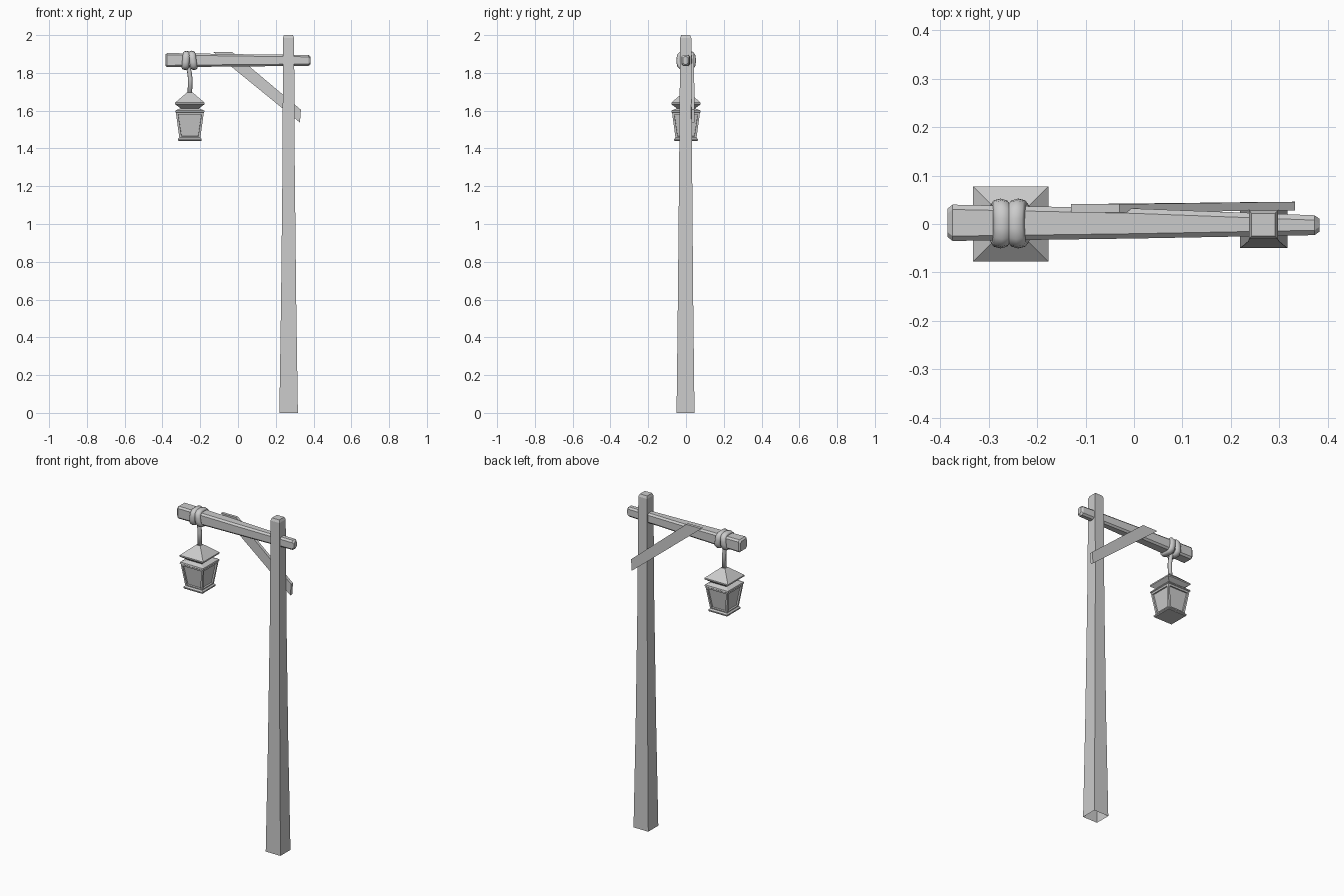
import bpy, bmesh, math
from mathutils import Vector

if "Cube" in bpy.data.objects:
    bpy.data.objects.remove(bpy.data.objects["Cube"])


def finish(name, bm, smooth=False):
    bmesh.ops.recalc_face_normals(bm, faces=bm.faces)
    me = bpy.data.meshes.new(name)
    bm.to_mesh(me)
    bm.free()
    for p in me.polygons:
        p.use_smooth = smooth
    ob = bpy.data.objects.new(name, me)
    bpy.context.collection.objects.link(ob)
    return ob


def loft(rings, cap_start=True, cap_end=True, closed=False):
    """Skin a list of point rings with quads."""
    bm = bmesh.new()
    vs = [[bm.verts.new(p) for p in r] for r in rings]
    n = len(rings[0])
    pairs = list(zip(vs, vs[1:])) + ([(vs[-1], vs[0])] if closed else [])
    for a, b in pairs:
        for i in range(n):
            j = (i + 1) % n
            bm.faces.new((a[i], a[j], b[j], b[i]))
    if not closed:
        if cap_start:
            bm.faces.new(vs[0])
        if cap_end:
            bm.faces.new(vs[-1])
    return bm


def rect(x0, x1, y0, y1, z):
    return [(x0, y0, z), (x1, y0, z), (x1, y1, z), (x0, y1, z)]


def square(h, z):
    return rect(LX - h, LX + h, -h, h, z)


LX = -0.255  # lantern axis

# Tapered post, open underneath
finish("post", loft([
    rect(0.219, 0.317, -0.05, 0.045, 0.0),
    rect(0.228, 0.308, -0.043, 0.038, 0.6),
    rect(0.236, 0.300, -0.036, 0.032, 1.35),
    rect(0.238, 0.297, -0.031, 0.028, 1.985),
    rect(0.243, 0.291, -0.025, 0.022, 2.0)], cap_start=False))


# Cross beam: chamfered rectangular section, thicker at the lantern end
def beam_ring(x, y0, y1, z0, z1, c=0.01):
    return [(x, y0 + c, z0), (x, y1 - c, z0), (x, y1, z0 + c), (x, y1, z1 - c),
            (x, y1 - c, z1), (x, y0 + c, z1), (x, y0, z1 - c), (x, y0, z0 + c)]


finish("cross_beam", loft([
    beam_ring(-0.385, -0.027, 0.032, 1.838, 1.897),
    beam_ring(-0.375, -0.035, 0.040, 1.830, 1.905),
    beam_ring(0.0, -0.030, 0.032, 1.834, 1.899),
    beam_ring(0.373, -0.023, 0.018, 1.837, 1.895),
    beam_ring(0.383, -0.016, 0.011, 1.845, 1.887)]))

# Diagonal brace on the back of the post
brace = [(-0.13, 1.91), (-0.03, 1.91), (0.333, 1.605), (0.328, 1.537)]
finish("brace", loft([[(x, 0.024 + 0.004 * (x > 0), z) for x, z in brace],
                      [(x, 0.041 + 0.005 * (x > 0), z) for x, z in brace]]))

# Two rope loops round the beam
for k, (cx, tilt) in enumerate([(-0.276, 0.004), (-0.239, -0.006)]):
    rings = []
    for i in range(16):
        a = math.tau * (i + 0.5) / 16
        d = Vector((math.cos(a), math.sin(a)))
        r = 0.039 / (abs(d.x) ** 4 + abs(d.y) ** 4) ** 0.25
        ring = []
        for j in range(8):
            b = math.tau * j / 8
            q = d * (r + 0.0125 * math.cos(b))
            ring.append((cx + 0.019 * math.sin(b) + tilt * d.y,
                         0.001 + q.x, 1.866 + q.y))
        rings.append(ring)
    finish("rope_loop_%d" % (k + 1), loft(rings, closed=True), True)

# Hanging rope
path = [(-0.268, 1.835), (-0.258, 1.81), (-0.253, 1.77), (-0.255, 1.68)]
finish("hanging_rope", loft([
    [(x + 0.012 * math.cos(math.tau * j / 8), 0.012 * math.sin(math.tau * j / 8), z)
     for j in range(8)] for x, z in path]), True)

# Lantern roof
finish("lantern_roof", loft([square(h, z) for h, z in [
    (0.046, 1.610), (0.078, 1.634), (0.078, 1.642), (0.014, 1.697)]]))

# Lantern neck between roof and body
finish("lantern_neck", loft([square(0.045, 1.59), square(0.045, 1.615)]))

# Lantern body with recessed panes
bm = loft([square(h, z) for h, z in [
    (0.055, 1.452), (0.074, 1.590), (0.078, 1.593), (0.076, 1.601), (0.052, 1.611)]])
bmesh.ops.recalc_face_normals(bm, faces=bm.faces)
panes = [f for f in bm.faces
         if 1.5 < f.calc_center_median().z < 1.55 and abs(f.normal.z) < 0.5]
bmesh.ops.inset_individual(bm, faces=panes, thickness=0.016, depth=0.0)
bmesh.ops.inset_individual(bm, faces=panes, thickness=0.001, depth=-0.009)
finish("lantern_body", bm)

# Lantern base plate
finish("lantern_base", loft([square(h, z) for h, z in [
    (0.060, 1.440), (0.063, 1.444), (0.063, 1.450), (0.056, 1.458)]]))
